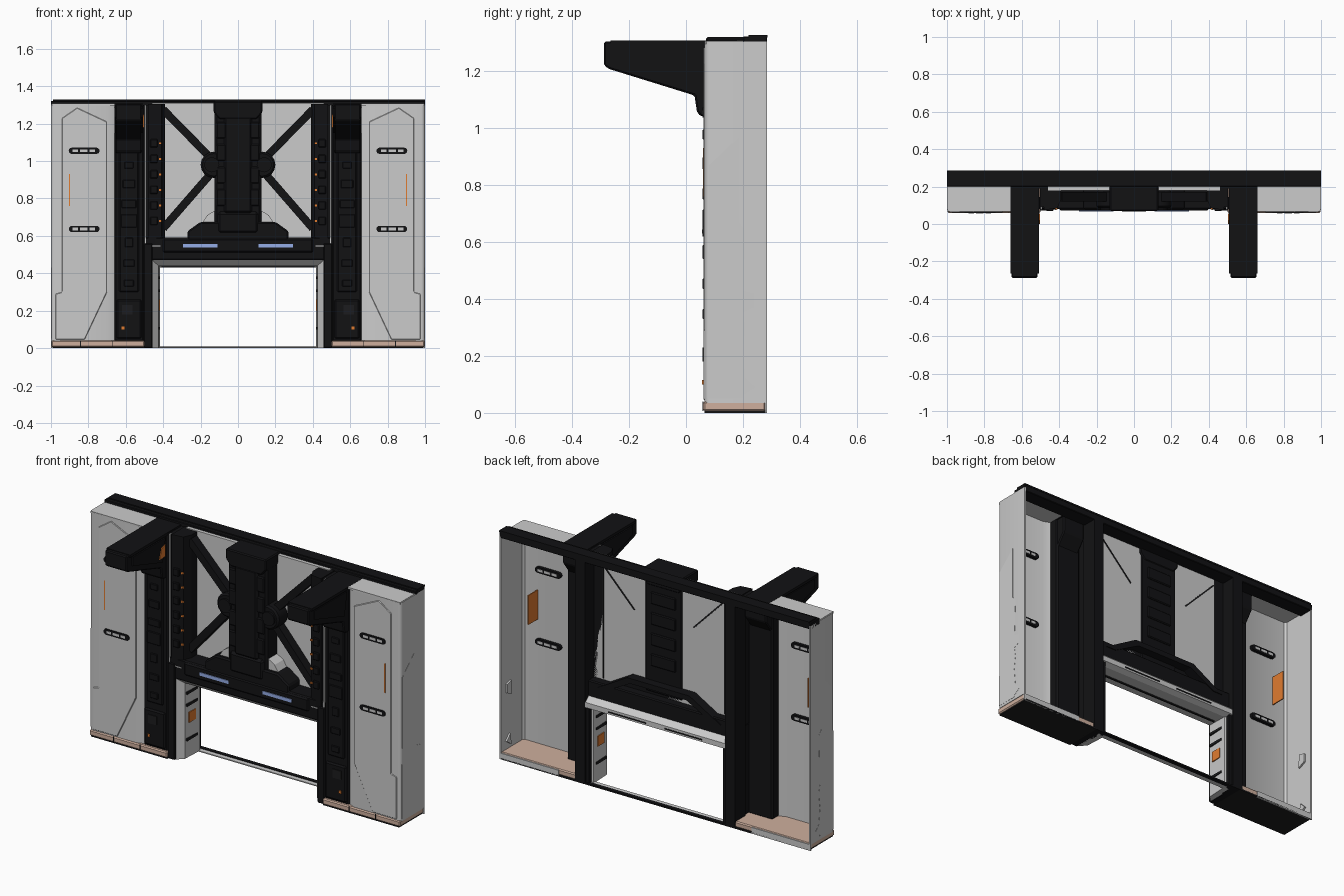
import bpy, bmesh, math, random
from mathutils import Vector

random.seed(4)


def mat(name, r, g, b):
    m = bpy.data.materials.new(name)
    m.diffuse_color = (r, g, b, 1)
    return m


BLACK = mat("black", 0.006, 0.006, 0.007)
DARK = mat("dark_trim", 0.012, 0.012, 0.013)
BEIGE = mat("beige", 0.62, 0.43, 0.34)
ORANGE = mat("orange", 0.75, 0.2, 0.03)
BLUE = mat("blue_light", 0.3, 0.42, 0.8)


def prism(name, pts, axis, a, b, m=None, mirror=True, bevel=0.0):
    """Extrude a 2D outline along an axis; optionally mirror over x = 0."""
    place = {"x": lambda p: (a, p[0], p[1]), "y": lambda p: (p[0], a, p[1]),
             "z": lambda p: (p[0], p[1], a)}[axis]
    bm = bmesh.new()
    f = bm.faces.new([bm.verts.new(place(p)) for p in pts])
    ext = bmesh.ops.extrude_face_region(bm, geom=[f])
    step = Vector([(b - a) if axis == c else 0 for c in "xyz"])
    bmesh.ops.translate(bm, vec=step, verts=[v for v in ext["geom"] if isinstance(v, bmesh.types.BMVert)])
    bmesh.ops.recalc_face_normals(bm, faces=bm.faces)
    me = bpy.data.meshes.new(name)
    bm.to_mesh(me)
    bm.free()
    ob = bpy.data.objects.new(name, me)
    bpy.context.collection.objects.link(ob)
    if m:
        me.materials.append(m)
    if bevel:
        mod = ob.modifiers.new("bevel", "BEVEL")
        mod.width, mod.segments = bevel, 1
    if mirror:
        ob.modifiers.new("mirror", "MIRROR")
    return ob


def box(name, x0, x1, y0, y1, z0, z1, m=None, mirror=True, bevel=0.0):
    return prism(name, [(x0, z0), (x1, z0), (x1, z1), (x0, z1)], "y", y0, y1, m, mirror, bevel)


def strut(name, p, q, w, y0, y1, m):
    p, q = Vector(p), Vector(q)
    n = (q - p).orthogonal().normalized() * w / 2
    return prism(name, [p + n, q + n, q - n, p - n], "y", y0, y1, m)


def stadium(x0, x1, z, r, n=6):
    arc = [math.pi * i / n - math.pi / 2 for i in range(n + 1)]
    return ([(x1 - r + r * math.cos(t), z + r * math.sin(t)) for t in arc] +
            [(x0 + r - r * math.cos(t), z - r * math.sin(t)) for t in arc])


def disc(x, z, r, n=16):
    return [(x + r * math.cos(2 * math.pi * i / n), z + r * math.sin(2 * math.pi * i / n)) for i in range(n)]


# Outer wings: thin open-backed shells with a rounded outer corner
corner = [(0.98 + 0.02 * math.sin(t), 0.085 - 0.02 * math.cos(t)) for t in [math.pi / 8 * i for i in range(5)]]
shell = [(0.655, 0.085), (0.7, 0.068)] + corner + [(1, 0.285), (0.99, 0.285), (0.99, 0.09), (0.98, 0.077),
                                                  (0.7, 0.078), (0.655, 0.095)]
wing = prism("wing_shell", shell, "z", 0.035, 1.305)
box("wing_cap", 0.655, 0.995, 0.066, 0.21, 1.296, 1.307)
prism("wing_front_plate", [(0.82, 0.045), (0.975, 0.045), (0.975, 0.29), (0.94, 0.3), (0.94, 1.23),
                           (0.86, 1.285), (0.7, 1.21), (0.7, 0.3)], "y", 0.062, 0.072, bevel=0.003)
prism("wing_side_plate", [(0.075, 0.05), (0.2, 0.05), (0.21, 0.12), (0.2, 0.22), (0.21, 0.3), (0.2, 0.36),
                          (0.21, 0.64), (0.187, 0.67), (0.187, 0.97), (0.08, 0.87)], "x", 0.994, 1.001)
prism("side_clip", [(0.195, 0.35), (0.24, 0.37), (0.24, 0.42), (0.2, 0.43)], "x", 0.98, 1.001)
prism("side_clip_low", [(0.2, 0.06), (0.245, 0.09), (0.21, 0.125)], "x", 0.98, 1.001)
box("wing_sensor_panel", 0.897, 0.903, 0.0605, 0.165, 0.76, 0.93, ORANGE)
for z in (1.055, 0.637):
    prism("wing_handle", stadium(0.74, 0.905, z, 0.017), "y", 0.058, 0.095, BLACK)
    for x0, x1 in ((0.765, 0.795), (0.805, 0.845), (0.855, 0.885)):
        box("handle_inset", x0, x1, 0.056, 0.097, z - 0.007, z + 0.007)

# Base sills under the wings
box("base_sill", 0.5, 0.998, 0.06, 0.28, 0.006, 0.04, BEIGE, bevel=0.006)
box("sill_underside", 0.5, 0.99, 0.065, 0.285, 0, 0.008, DARK)
box("sill_back_trim", 0.62, 1.0, 0.277, 0.285, 0, 0.036)
for x in (0.67, 0.84):
    box("sill_joint", x, x + 0.004, 0.058, 0.062, 0.006, 0.04, DARK)

# Top beam
box("top_beam", -1, 1, 0.2, 0.285, 1.285, 1.322, BLACK, mirror=False, bevel=0.003)
box("top_beam_rear_cap", -0.99, 1, 0.22, 0.287, 1.318, 1.328, BLACK, mirror=False)

# Front pillars and rear rails
box("pillar", 0.503, 0.66, 0.075, 0.15, 0.035, 1.305, BLACK, bevel=0.008)
box("pillar_face", 0.53, 0.635, 0.064, 0.08, 0.3, 1.1, BLACK, bevel=0.006)
box("pillar_foot", 0.515, 0.65, 0.062, 0.08, 0.05, 0.26, BLACK, bevel=0.008)
box("pillar_recess", 0.565, 0.62, 0.058, 0.066, 0.18, 0.23, DARK)
box("pillar_marker", 0.608, 0.622, 0.056, 0.066, 0.1, 0.116, ORANGE)
for i in range(7):
    z = 0.33 + i * 0.105
    w = random.uniform(0.02, 0.045)
    box("pillar_rib", 0.583 - w, 0.583 + w, 0.058, 0.068, z, z + random.uniform(0.03, 0.08), BLACK, bevel=0.003)
box("rear_rail", 0.45, 0.515, 0.19, 0.285, 0, 1.3, BLACK)
box("rail_web", 0.47, 0.503, 0.09, 0.2, 0.0, 1.3, BLACK)
box("pillar_light_seam", 0.493, 0.499, 0.078, 0.1, 0.56, 1.3)

# Overhanging brackets on top of the pillars
arm = [(-0.288, 1.305), (-0.288, 1.22), (-0.27, 1.208), (0.03, 1.115), (0.038, 1.06), (0.05, 1.042),
       (0.08, 1.042), (0.2, 1.2), (0.2, 1.305)]
prism("bracket_arm", arm, "x", 0.515, 0.655, BLACK, bevel=0.006)
prism("bracket_side_web", [(-0.24, 1.285), (-0.24, 1.235), (0.035, 1.15), (0.06, 1.285)], "x", 0.507, 0.66, BLACK)
box("bracket_top_plate", 0.507, 0.66, -0.265, 0.2, 1.292, 1.308, BLACK)
prism("bracket_marker", [(0.0, 1.18), (0.055, 1.18), (0.055, 1.25), (0.02, 1.24)], "x", 0.503, 0.51, ORANGE)

# Inner side rails with marker lights
prism("inner_rail", [(0.39, 0.13), (0.41, 0.085), (0.48, 0.075), (0.48, 0.2), (0.39, 0.2)],
      "z", 0.55, 1.305, BLACK)
for i in range(6):
    z = 0.68 + i * 0.083
    box("rail_light", 0.408, 0.422, 0.078, 0.1, z - 0.005, z + 0.005, ORANGE)
    box("rail_block", 0.43, 0.47, 0.069, 0.09, z - 0.022, z + 0.022, BLACK, bevel=0.004)

# Light back panels with seams
box("back_panel", 0.0, 0.46, 0.18, 0.2, 0.56, 1.31)
box("panel_seam", 0.387, 0.393, 0.196, 0.203, 0.6, 1.29, DARK)
strut("panel_diagonal_seam", (0.385, 1.25), (0.19, 1.05), 0.008, 0.196, 0.203, DARK)

# Central column with cross braces and round hubs
box("column", -0.125, 0.125, 0.085, 0.206, 0.6, 1.3, BLACK, mirror=False, bevel=0.012)
box("column_spine", -0.075, 0.075, 0.068, 0.1, 0.72, 1.24, BLACK, mirror=False, bevel=0.012)
prism("column_head", [(-0.13, 1.32), (-0.13, 1.26), (-0.1, 1.225), (0.1, 1.225), (0.13, 1.26), (0.13, 1.32)],
      "y", 0.07, 0.21, BLACK, mirror=False, bevel=0.006)
for z in (0.76, 0.88, 1.0, 1.12):
    box("column_block", 0.06, 0.115, 0.074, 0.09, z, z + 0.09, BLACK, bevel=0.006)
    box("column_rear_block", -0.08, 0.08, 0.2, 0.214, z, z + 0.07, BLACK, mirror=False, bevel=0.005)
hub = prism("brace_hub", disc(0.13, 0.98, 0.07), "y", 0.085, 0.18, BLACK, bevel=0.01)
prism("hub_cap", disc(0.14, 0.98, 0.04), "y", 0.075, 0.1, BLACK)
strut("upper_brace", (0.13, 1.0), (0.4, 1.275), 0.042, 0.12, 0.17, BLACK)
strut("lower_brace", (0.13, 0.95), (0.4, 0.64), 0.042, 0.12, 0.17, BLACK)

# Flared base of the column and the lintel beam
prism("column_base", [(-0.27, 0.56), (-0.27, 0.625), (-0.2, 0.675), (0.2, 0.675), (0.27, 0.625), (0.27, 0.56)],
      "y", 0.078, 0.2, BLACK, mirror=False, bevel=0.008)
prism("column_base_gusset", [(0.12, 0.67), (0.19, 0.67), (0.165, 0.71), (0.125, 0.735)], "y", 0.1, 0.18)
box("column_base_front", -0.11, 0.11, 0.07, 0.1, 0.61, 0.73, BLACK, mirror=False, bevel=0.015)
box("lintel_beam", -0.5, 0.5, 0.08, 0.25, 0.47, 0.592, BLACK, mirror=False, bevel=0.006)
box("lintel_face", -0.4, 0.4, 0.072, 0.09, 0.51, 0.585, BLACK, mirror=False, bevel=0.008)
box("lintel_light", 0.11, 0.295, 0.068, 0.08, 0.538, 0.557, BLUE)
box("lintel_tick", 0.415, 0.47, 0.076, 0.085, 0.543, 0.548)
prism("rear_hood", [(-0.4, 0.56), (-0.2, 0.675), (0.2, 0.675), (0.4, 0.56), (0.34, 0.56), (0.18, 0.645),
                    (-0.18, 0.645), (-0.34, 0.56)], "y", 0.19, 0.255, BLACK, mirror=False)

# Doorway: dark outer frame, light inner lining, threshold
box("door_frame", 0.458, 0.505, 0.072, 0.25, 0.0, 0.56, BLACK, bevel=0.005)
prism("door_jamb", [(0.46, 0.085), (0.425, 0.12), (0.418, 0.25), (0.46, 0.26)], "z", 0, 0.47)
prism("door_head", [(0.085, 0.472), (0.12, 0.44), (0.25, 0.432), (0.282, 0.445), (0.282, 0.475), (0.24, 0.51),
                    (0.2, 0.51)], "x", -0.455, 0.455, mirror=False)
box("door_head_groove", -0.41, 0.41, 0.17, 0.18, 0.43, 0.44, DARK, mirror=False)
box("door_head_slot", 0.06, 0.3, 0.28, 0.285, 0.455, 0.462, DARK)
box("jamb_marker", 0.417, 0.43, 0.15, 0.21, 0.2, 0.26, ORANGE)
for z in (0.1, 0.3, 0.37):
    box("jamb_groove", 0.416, 0.43, 0.13, 0.225, z, z + 0.014, DARK)
box("jamb_rear_edge", 0.43, 0.46, 0.25, 0.275, 0.0, 0.47, BLACK)
box("threshold", -0.46, 0.46, 0.235, 0.262, 0, 0.006, mirror=False)
box("threshold_edge", -0.5, 0.5, 0.262, 0.285, 0, 0.009, BLACK, mirror=False)

# Smooth the curved shells and hubs, keeping the edges sharp
bpy.ops.object.select_all(action="DESELECT")
for ob in (wing, hub):
    ob.select_set(True)
bpy.context.view_layer.objects.active = wing
bpy.ops.object.shade_smooth_by_angle(angle=math.radians(35))
